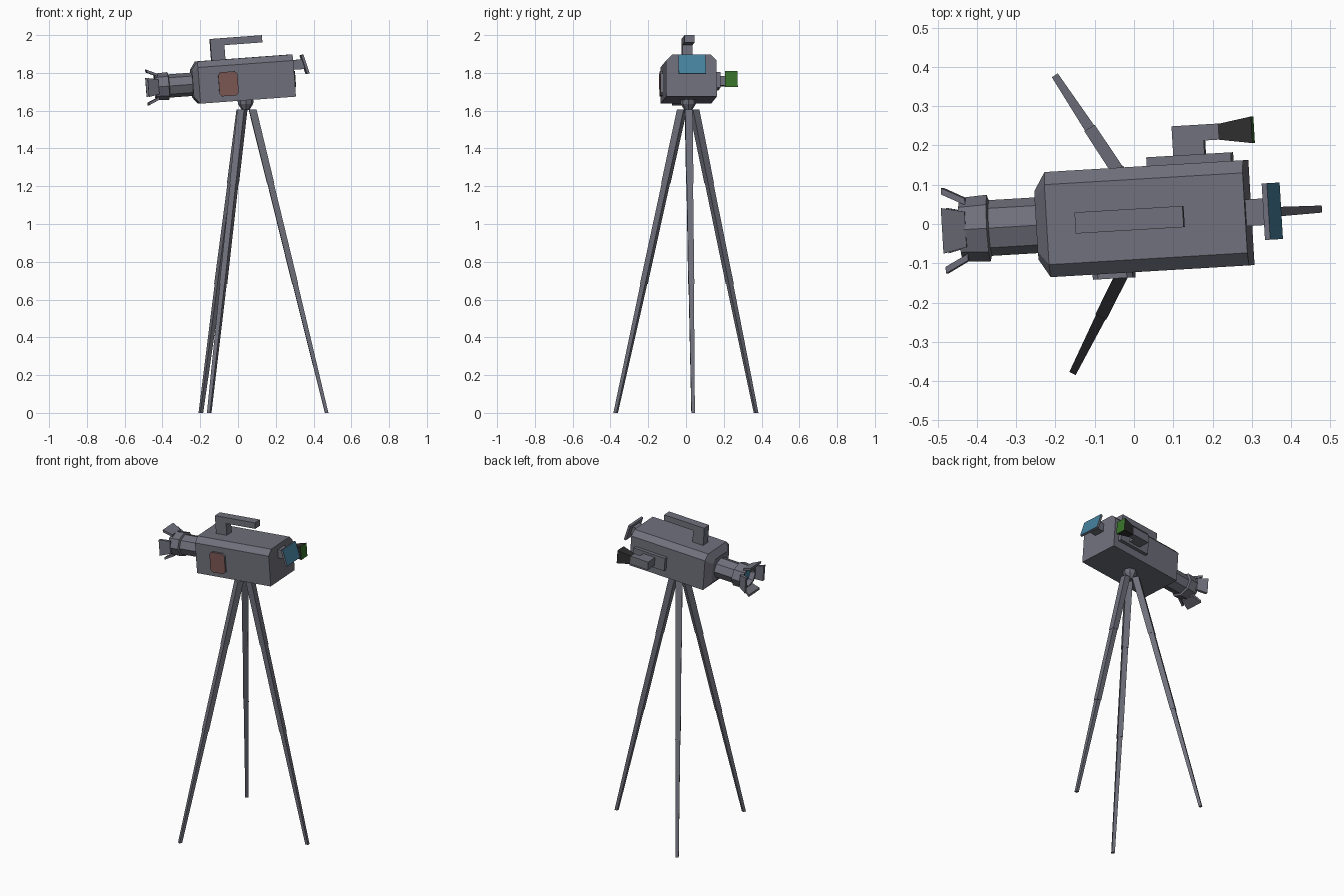
import bpy, bmesh, math
from mathutils import Matrix, Vector

if "Cube" in bpy.data.objects:
    bpy.data.objects.remove(bpy.data.objects["Cube"])


def material(name, rgb):
    m = bpy.data.materials.new(name)
    m.diffuse_color = (*rgb, 1)
    m.use_nodes = True
    m.node_tree.nodes["Principled BSDF"].inputs["Base Color"].default_value = m.diffuse_color
    return m


GREY = material("casing grey", (0.16, 0.163, 0.20))
BLUE = material("glass blue", (0.06, 0.22, 0.34))
GREEN = material("viewfinder green", (0.04, 0.17, 0.022))
BROWN = material("panel brown", (0.20, 0.095, 0.085))
BLACK = material("rubber black", (0.028, 0.028, 0.028))

YAW = math.radians(3.4)
# Camera frame: lens points to local -x, slightly nose down
CAM = (Matrix.Translation((0.05, 0.0145, 1.656)) @ Matrix.Rotation(YAW, 4, 'Z')
       @ Matrix.Rotation(math.radians(-4.2), 4, 'Y'))
WORLD = Matrix.Identity(4)


def loft(name, rings, mat=GREY, end_mat=None, frame=CAM):
    """Skin equal-sized rings, cap both ends; the last cap may get its own colour."""
    bm = bmesh.new()
    vs = [[bm.verts.new(frame @ Vector(p)) for p in r] for r in rings]
    n = len(rings[0])
    for a, b in zip(vs, vs[1:]):
        for i in range(n):
            j = (i + 1) % n
            bm.faces.new((a[i], a[j], b[j], b[i]))
    bm.faces.new(vs[0])
    end = bm.faces.new(vs[-1])
    if end_mat:
        end.material_index = 1
    bmesh.ops.recalc_face_normals(bm, faces=bm.faces)
    me = bpy.data.meshes.new(name)
    bm.to_mesh(me)
    bm.free()
    me.materials.append(mat)
    if end_mat:
        me.materials.append(end_mat)
    ob = bpy.data.objects.new(name, me)
    bpy.context.collection.objects.link(ob)
    return ob


def rect(x, y, z, hy, hz):
    return [(x, y - hy, z - hz), (x, y + hy, z - hz), (x, y + hy, z + hz), (x, y - hy, z + hz)]


def box(name, x0, x1, y0, y1, z0, z1, **kw):
    y, z, hy, hz = (y0 + y1) / 2, (z0 + z1) / 2, (y1 - y0) / 2, (z1 - z0) / 2
    return loft(name, [rect(x0, y, z, hy, hz), rect(x1, y, z, hy, hz)], **kw)


# Body: chamfered top, tapered nose
LZ = 0.105
prof = [(-0.134, 0), (0.134, 0), (0.134, 0.192), (0.102, 0.224), (-0.102, 0.224), (-0.134, 0.192)]


def body_ring(x, s):
    return [(x, y * s, LZ + (z - LZ) * s) for y, z in prof]


loft("camera_body", [body_ring(0.25, 1), body_ring(-0.257, 1), body_ring(-0.287, 0.66)])

# Lens barrel and hollow hood, eight sided
SQ = 0.87


def oct_ring(x, r):
    return [(x, r * math.cos(i * math.pi / 4), LZ + SQ * r * math.sin(i * math.pi / 4))
            for i in range(8)]


loft("lens", [oct_ring(x, r) for x, r in (
    (-0.28, 0.071), (-0.41, 0.071), (-0.414, 0.085), (-0.485, 0.081),
    (-0.485, 0.069), (-0.455, 0.062))], end_mat=BLUE)

# Four flared hood flaps
for i, side in enumerate(("left", "top", "right", "bottom")):
    c, s = math.cos(i * math.pi / 2), math.sin(i * math.pi / 2)

    def flap_ring(x, r, w):
        return [(x, c * a - s * t, LZ + SQ * (s * a + c * t))
                for a, t in ((r, -w), (r, w), (r - 0.017, w), (r - 0.017, -w))]
    loft("hood_flap_" + side, [flap_ring(-0.468, 0.079, 0.045), flap_ring(-0.526, 0.109, 0.058)])

# Top carrying handle, an L profile
hp = [(-0.176, 0.215), (-0.102, 0.215), (-0.102, 0.299), (0.1, 0.299), (0.1, 0.337), (-0.176, 0.337)]
loft("carry_handle", [[(x, y, z) for x, z in hp] for y in (-0.027, 0.027)])

# Rear screen on a neck, tilted upwards
box("screen_neck", 0.245, 0.312, -0.034, 0.034, 0.142, 0.194)
tilt = CAM @ Matrix.Translation((0.3155, 0, 0.1665)) @ Matrix.Rotation(math.radians(-14), 4, 'Y')
box("rear_screen", -0.007, 0.007, -0.072, 0.072, -0.052, 0.052, end_mat=BLUE, frame=tilt)

# Brown side panel with clipped corners
w, h, k = 0.051, 0.064, 0.014
pp = [(-w + k, -h), (w - k, -h), (w, -h + k), (w, h - k), (w - k, h), (-w + k, h), (-w, h - k), (-w, -h + k)]
loft("side_panel", [[(x - 0.1025, y, z + 0.094) for x, z in pp] for y in (-0.13, -0.147)],
     end_mat=BROWN)

# Viewfinder on the far side: mounting plate, elbow, eyecup
box("viewfinder_mount", 0.0, 0.216, 0.13, 0.156, 0.05, 0.134)
ep = [(0.068, 0.15), (0.148, 0.15), (0.148, 0.19), (0.19, 0.19), (0.19, 0.231), (0.068, 0.231)]
loft("viewfinder_arm", [[(x, y, z) for x, y in ep] for z in (0.066, 0.118)])
loft("eyecup", [rect(0.186, 0.21, 0.092, 0.02, 0.026), rect(0.273, 0.21, 0.092, 0.034, 0.042)],
     mat=BLACK, end_mat=GREEN)

# Tripod head
CX, CY = 0.04, 0.012


def head_ring(z, r):
    return [(CX + r * math.cos(YAW + i * math.pi / 4), CY + r * math.sin(YAW + i * math.pi / 4), z)
            for i in range(8)]


loft("tripod_head", [head_ring(1.665, 0.044), head_ring(1.635, 0.04), head_ring(1.603, 0.02)],
     frame=WORLD)

# Three telescoping legs: (fraction along leg, half width) pairs
profile = [(0, 0.02), (0.245, 0.0185), (0.245, 0.0165), (0.575, 0.0155), (0.575, 0.0135), (1, 0.009)]
for i, name in enumerate(("rear_leg", "left_leg", "right_leg")):
    frame = Matrix.Translation((CX, CY, 0)) @ Matrix.Rotation(YAW + i * math.tau / 3, 4, 'Z')
    rings = []
    for t, hw in profile:
        r, z = 0.037 + 0.393 * t, 1.607 * (1 - t)
        rings.append([(r - hw, -hw, z), (r + hw, -hw, z), (r + hw, hw, z), (r - hw, hw, z)])
    loft(name, rings, frame=frame)
